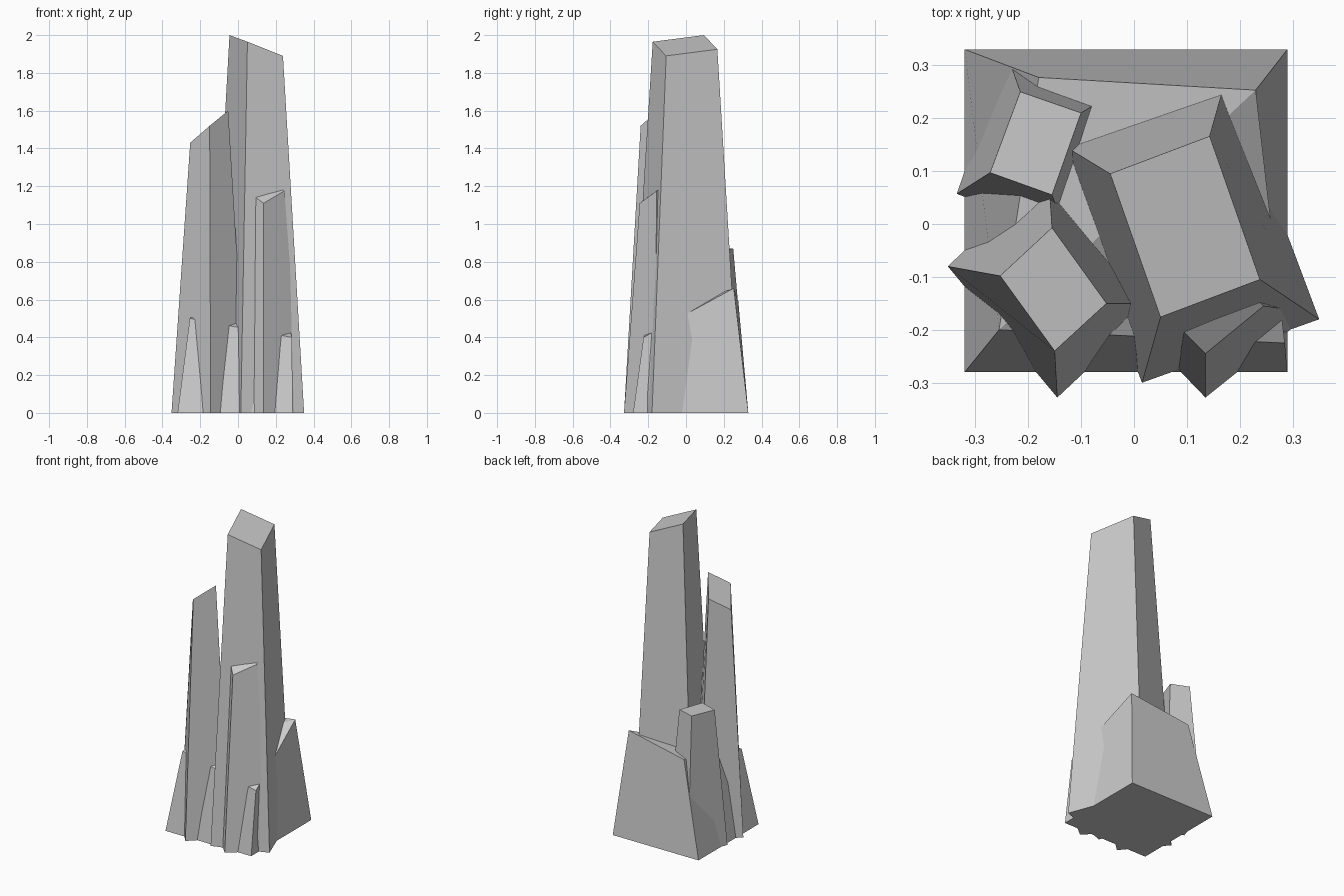
import bpy, bmesh

if "Cube" in bpy.data.objects:
    bpy.data.objects.remove(bpy.data.objects["Cube"])


def column(name, base, top, split_top=False):
    """Tapered four-sided column: base corners (x, y), top corners (x, y, z)."""
    bm = bmesh.new()
    b = [bm.verts.new((x, y, 0)) for x, y in base]
    t = [bm.verts.new(p) for p in top]
    bm.faces.new(b[::-1])
    for i in range(4):
        j = (i + 1) % 4
        bm.faces.new((b[i], b[j], t[j], t[i]))
    if split_top:
        bm.faces.new((t[0], t[1], t[2]))
        bm.faces.new((t[0], t[2], t[3]))
    else:
        bm.faces.new(t)
    bmesh.ops.recalc_face_normals(bm, faces=bm.faces[:])
    mesh = bpy.data.meshes.new(name)
    bm.to_mesh(mesh)
    bm.free()
    obj = bpy.data.objects.new(name, mesh)
    bpy.context.collection.objects.link(obj)
    return obj


# Wide low rock with a sloping top
column("base_rock",
       [(-.32, -.28), (.29, -.28), (.29, .33), (-.32, .33)],
       [(-.255, -.20, .50), (.285, -.225, .40), (.23, .253, .66), (-.18, .277, .59)],
       split_top=True)

# Tallest column
column("tall_column",
       [(.015, -.30), (.35, -.18), (.176, .283), (-.157, .163)],
       [(.05, -.176, 1.965), (.238, -.105, 1.89), (.143, .166, 1.925), (-.045, .095, 2.0)])

# Second column, front left
column("left_column",
       [(-.145, -.328), (.045, -.15), (-.162, .10), (-.352, -.08)],
       [(-.15, -.24, 1.52), (-.052, -.15, 1.60), (-.155, -.007, 1.51), (-.253, -.098, 1.43)])

# Short column, back left
column("back_column",
       [(-.128, -.02), (-.035, .25), (-.242, .326), (-.335, .057)],
       [(-.155, .055, .865), (-.10, .21, .865), (-.215, .25, .87), (-.272, .097, .866)])

# Thin column against the front of the tallest one
column("front_column",
       [(.135, -.328), (.335, -.168), (.26, -.09), (.06, -.25)],
       [(.135, -.245, 1.11), (.245, -.155, 1.175), (.205, -.115, 1.205), (.095, -.205, 1.14)])
